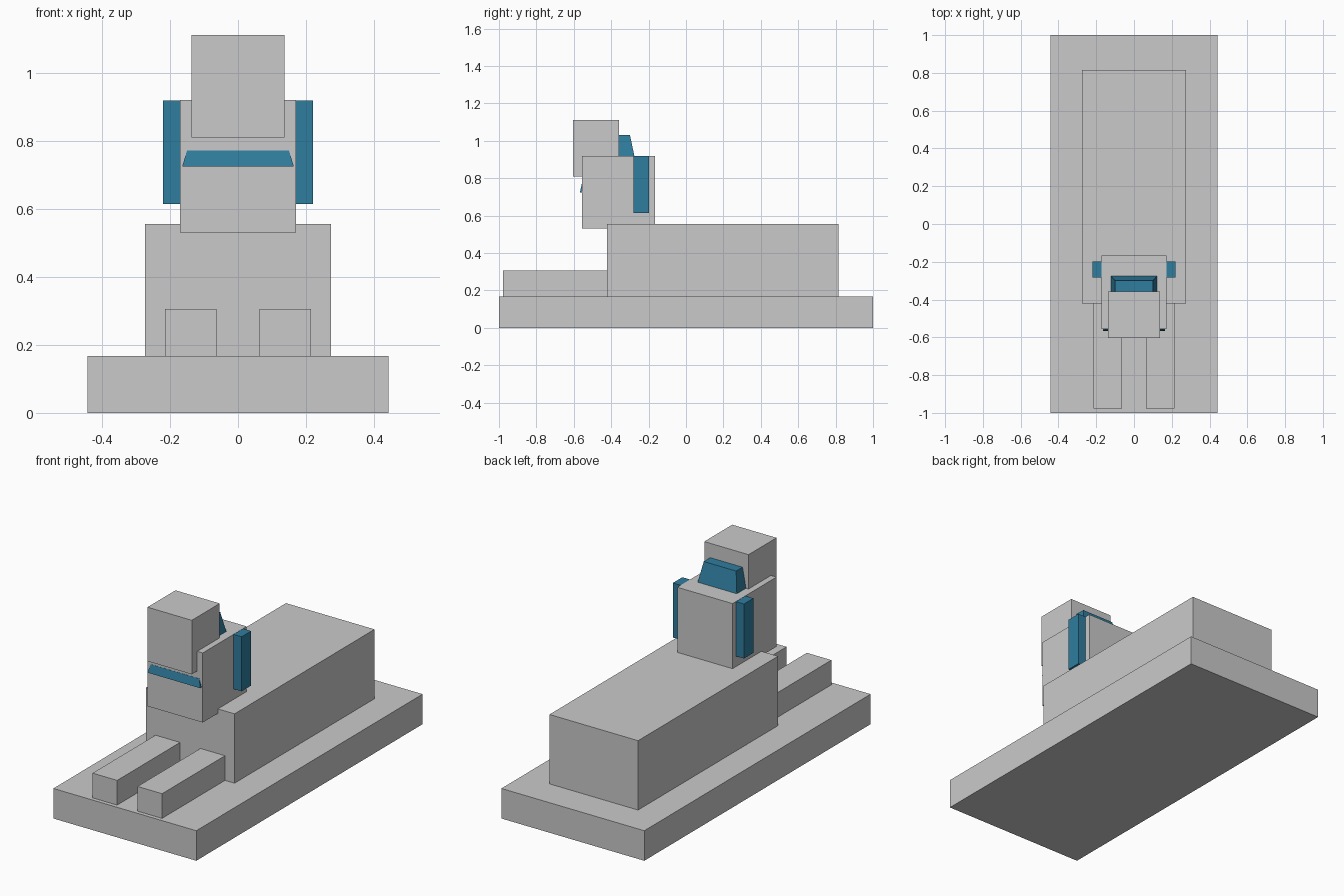
import bpy

cube = bpy.data.objects.get("Cube")
if cube:
    bpy.data.objects.remove(cube, do_unlink=True)


def material(name, rgb):
    mat = bpy.data.materials.new(name)
    mat.use_nodes = True
    color = (*rgb, 1)
    mat.diffuse_color = color
    mat.node_tree.nodes["Principled BSDF"].inputs["Base Color"].default_value = color
    return mat


stone = material("pale grey stone", (0.59, 0.59, 0.59))
blue = material("teal blue", (0.028, 0.205, 0.342))


def block(name, x, y, z, mat, top_x=None, top_y=None):
    """Box from (low, high) ranges, with an optional different top rectangle."""
    top_x, top_y = top_x or x, top_y or y
    verts = []
    for (xa, xb), (ya, yb), h in ((x, y, z[0]), (top_x, top_y, z[1])):
        verts += [(xa, ya, h), (xb, ya, h), (xb, yb, h), (xa, yb, h)]
    sides = [(i, (i + 1) % 4, (i + 1) % 4 + 4, i + 4) for i in range(4)]
    mesh = bpy.data.meshes.new(name)
    mesh.from_pydata(verts, [], [(3, 2, 1, 0), (4, 5, 6, 7)] + sides)
    mesh.materials.append(mat)
    obj = bpy.data.objects.new(name, mesh)
    bpy.context.collection.objects.link(obj)
    return obj


def sym(half):
    return (-half, half)


# Plinth and reclining body
block("plinth", sym(0.442), sym(1.0), (0, 0.168), stone)
block("body", sym(0.274), (-0.422, 0.815), (0.168, 0.556), stone)

# Chest block and head
block("chest", sym(0.171), (-0.556, -0.167), (0.531, 0.92), stone)
block("head", sym(0.137), (-0.604, -0.357), (0.81, 1.112), stone)

# Paired front legs and headdress side flaps
for side, s in (("left", 1), ("right", -1)):
    block(f"{side}_front_leg", sorted((s * 0.063, s * 0.215)),
          (-0.978, -0.422), (0.168, 0.306), stone)
    block(f"{side}_headdress_flap", sorted((s * 0.171, s * 0.22)),
          (-0.282, -0.198), (0.614, 0.919), blue)

# Tapered headdress behind the head, and collar across the chest
block("headdress_back", sym(0.122), (-0.4, -0.275), (0.915, 1.032), blue,
      sym(0.1), (-0.4, -0.3))
block("collar", sym(0.164), (-0.567, -0.54), (0.725, 0.771), blue,
      sym(0.15), (-0.557, -0.54))
